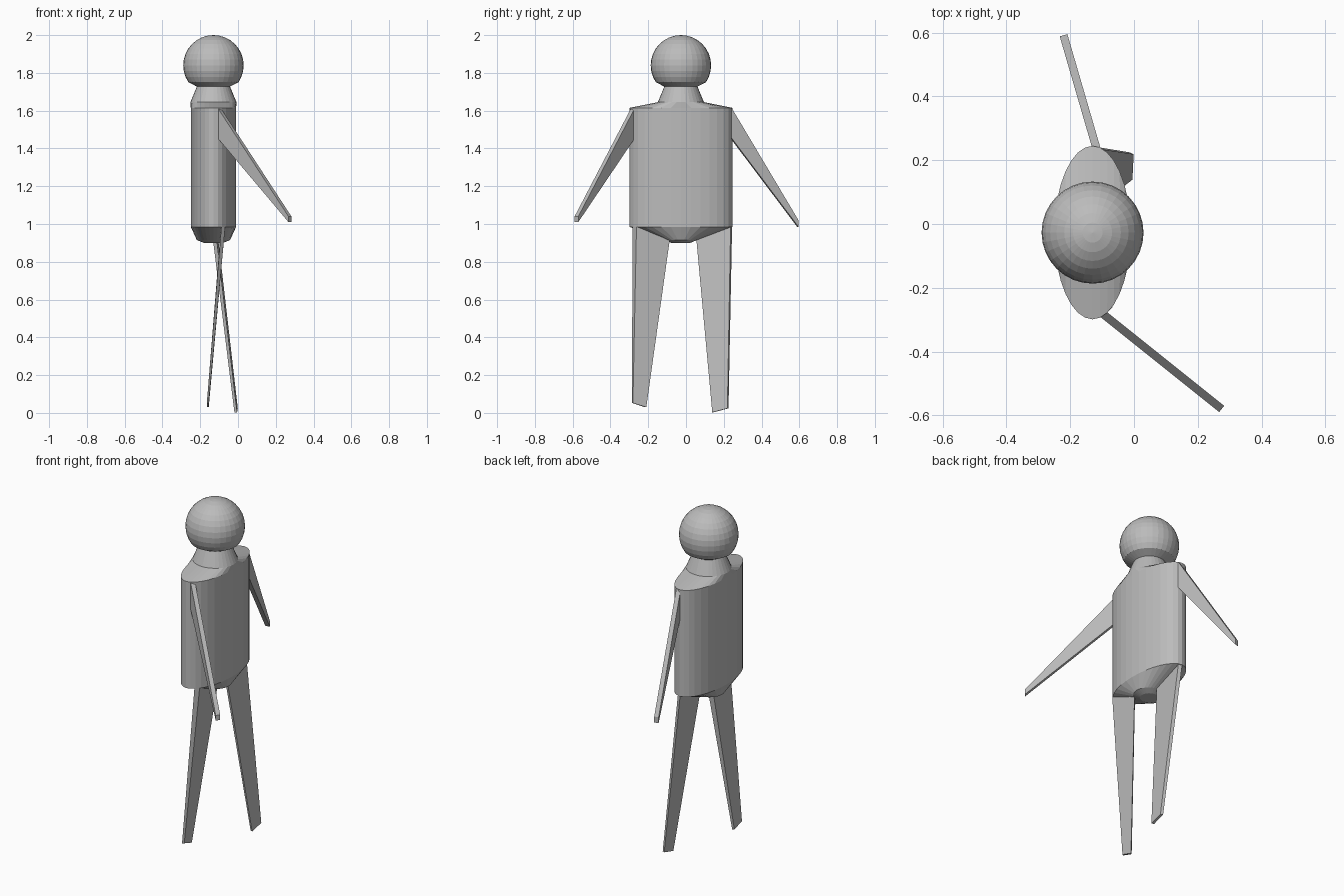
import bpy, bmesh, math
from mathutils import Vector

cube = bpy.data.objects.get("Cube")
if cube:
    bpy.data.objects.remove(cube, do_unlink=True)

grey = bpy.data.materials.new("plain grey")
grey.use_nodes = True
tone = (0.5, 0.5, 0.5, 1)
grey.diffuse_color = tone
grey.node_tree.nodes["Principled BSDF"].inputs["Base Color"].default_value = tone

CX, CY, SIDES = -0.13, -0.027, 32


def finish(name, bm):
    bmesh.ops.recalc_face_normals(bm, faces=bm.faces)
    mesh = bpy.data.meshes.new(name)
    bm.to_mesh(mesh)
    bm.free()
    mesh.materials.append(grey)
    obj = bpy.data.objects.new(name, mesh)
    bpy.context.collection.objects.link(obj)
    return obj


def bridge(name, loops):
    """Skin a stack of equal-length point loops and cap both ends."""
    bm = bmesh.new()
    rings = [[bm.verts.new(p) for p in loop] for loop in loops]
    n = len(rings[0])
    for low, high in zip(rings, rings[1:]):
        for i in range(n):
            j = (i + 1) % n
            bm.faces.new((low[i], low[j], high[j], high[i]))
    bm.faces.new(rings[0])
    bm.faces.new(rings[-1])
    return finish(name, bm)


def ellipse(rx, ry, z):
    angles = [2 * math.pi * i / SIDES for i in range(SIDES)]
    return [(CX + rx * math.cos(a), CY + ry * math.sin(a), z) for a in angles]


# Torso: oval barrel with rounded hips and sloping shoulders
bridge("torso", [ellipse(*r) for r in (
    (0.05, 0.05, 0.9), (0.088, 0.085, 0.915), (0.12, 0.272, 0.985),
    (0.12, 0.272, 1.615), (0.122, 0.122, 1.645))])

# Neck: tapered collar under the head
bridge("neck", [ellipse(r, r, z) for r, z in (
    (0.122, 1.645), (0.088, 1.727), (0.088, 1.74))])

# Head: faceted ball, cut off below and tapering into the neck
head = [ellipse(0.087, 0.087, 1.727)]
for k in range(-3, 8):
    a = k * math.pi / 16
    r = 0.16 * math.cos(a)
    head.append(ellipse(r, r, 1.84 + 0.16 * math.sin(a)))
head.append(ellipse(0.001, 0.001, 2.0))
bridge("head", head)


# Arms: thin wedges, tall at the shoulder and narrow at the hand
def arm(name, shoulder, hand, shoulder_z, hand_z):
    a, b = Vector((*shoulder, 0)), Vector((*hand, 0))
    side = (b - a).cross(Vector((0, 0, 1))).normalized() * 0.0125

    def section(p, zs):
        low, high = (Vector((0, 0, z)) for z in zs)
        return [p - side + low, p + side + low, p + side + high, p - side + high]

    bridge(name, [section(a, shoulder_z), section(b, hand_z)])


arm("right_arm", (-0.1, -0.28), (0.275, -0.58), (1.455, 1.615), (1.01, 1.04))
arm("left_arm", (-0.118, 0.238), (-0.221, 0.592), (1.455, 1.615), (0.985, 1.02))


# Legs: flat tapering boards, one stepping forward and one back
def leg(name, top, foot):
    def section(outer, inner, thick):
        o, i, t = Vector(outer), Vector(inner), Vector(thick)
        return [o - t, o + t, i + t, i - t]

    bridge(name, [section(*top), section(*foot)])


leg("right_leg",
    ((-0.078, -0.272, 0.985), (-0.082, -0.09, 0.96), (0.01, 0.01, 0)),
    ((-0.16, -0.284, 0.053), (-0.16, -0.213, 0.03), (0.005, 0.003, 0)))
leg("left_leg",
    ((-0.122, 0.24, 0.985), (-0.128, 0.055, 0.96), (0.01, -0.004, 0)),
    ((-0.008, 0.222, 0.024), (-0.012, 0.142, 0.003), (0.007, -0.003, 0)))
